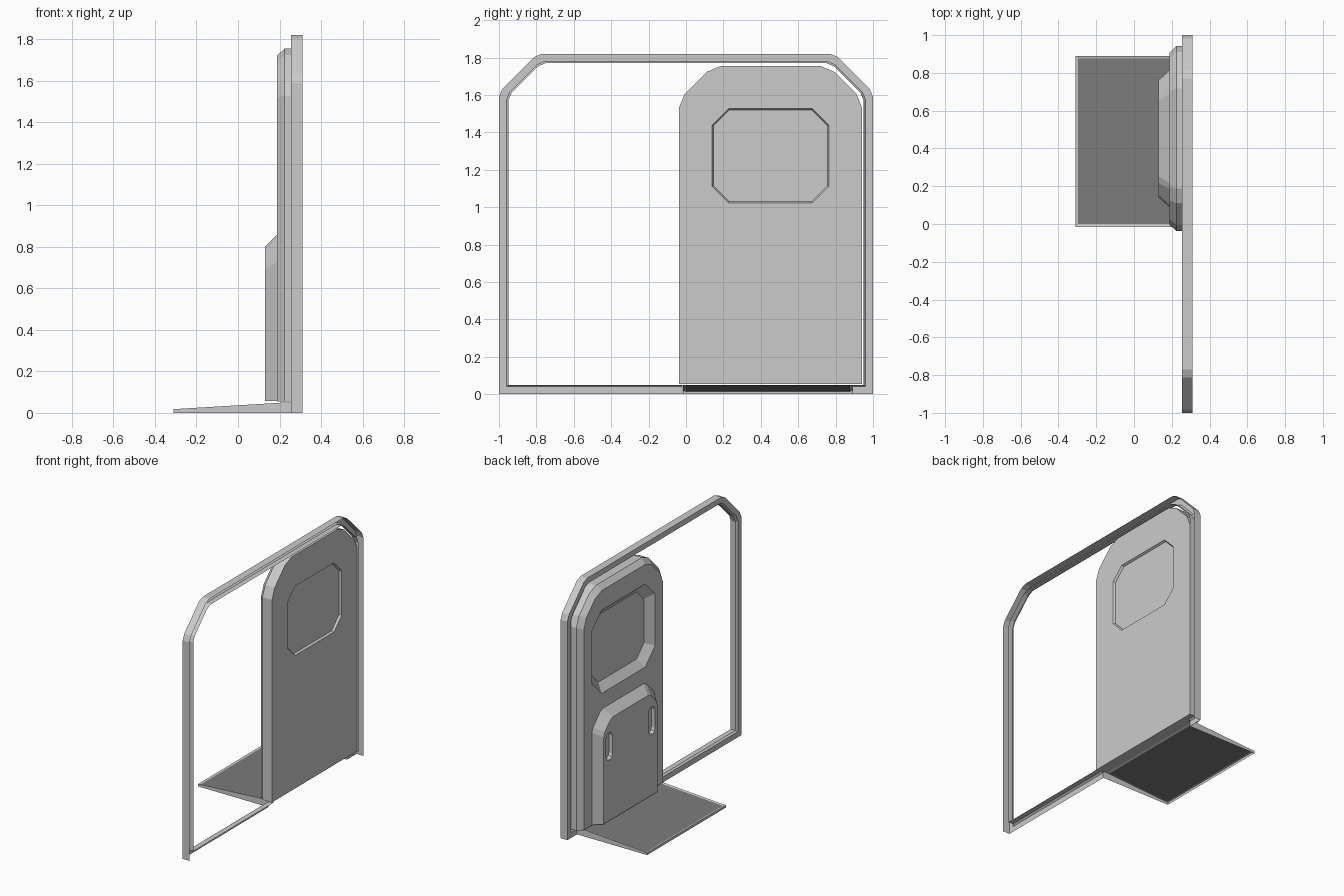
import bpy, bmesh, math

if "Cube" in bpy.data.objects:
    bpy.data.objects.remove(bpy.data.objects["Cube"])


def make_object(name, bm):
    mesh = bpy.data.meshes.new(name)
    bm.to_mesh(mesh)
    bm.free()
    obj = bpy.data.objects.new(name, mesh)
    bpy.context.collection.objects.link(obj)
    return obj


def loft(name, sections, capped=True, skip=()):
    """Bridge (x, [(y, z), ...]) loops; skip holds (section, side) faces to leave open."""
    bm = bmesh.new()
    loops = [[bm.verts.new((x, y, z)) for y, z in pts] for x, pts in sections]
    if capped:
        bm.faces.new(loops[0])
        bm.faces.new(loops[-1])
    for k, (a, b) in enumerate(zip(loops, loops[1:])):
        n = len(a)
        for i in range(n):
            if (k, i) not in skip:
                j = (i + 1) % n
                bm.faces.new((a[i], a[j], b[j], b[i]))
    bmesh.ops.recalc_face_normals(bm, faces=bm.faces[:])
    return make_object(name, bm)


def arch(cy, w, z0, z1, c, b):
    """Square-bottomed outline with softened chamfers at the top corners."""
    d = b * 0.7
    half = [(w, z0), (w, z1 - c - b), (w - d, z1 - c + d),
            (w - c + d, z1 - d), (w - c - b, z1)]
    return [(cy + y, z) for y, z in half] + [(cy - y, z) for y, z in reversed(half)]


def octagon(cy, cz, w, h, c):
    q = [(w, -h + c), (w, h - c), (w - c, h), (-w + c, h),
         (-w, h - c), (-w, -h + c), (-w + c, -h), (w - c, -h)]
    return [(cy + y, cz + z) for y, z in q]


def slot(cy, cz, r, h):
    pts = []
    for i in range(12):
        a = math.pi * i / 5 if i < 6 else math.pi * (i - 1) / 5
        pts.append((cy + r * math.cos(a), cz + r * math.sin(a) + (h if i < 6 else -h)))
    return pts


def cut(obj, cutter):
    mod = obj.modifiers.new("cut", 'BOOLEAN')
    mod.operation = 'DIFFERENCE'
    mod.solver = 'EXACT'
    mod.object = cutter
    bpy.context.view_layer.objects.active = obj
    bpy.ops.object.modifier_apply(modifier=mod.name)
    bpy.data.objects.remove(cutter)


# Door frame: sheet channel, open towards +x and along the floor
def frame_loop(t):
    return arch(0, 1 - t, t, 1.82 - t, 0.205 - 0.586 * t, 0.025)


outer, mid, inner = frame_loop(0), frame_loop(0.04), frame_loop(0.05)
frame = loft("door_frame", [(0.31, outer), (0.255, outer), (0.255, mid),
                            (0.268, inner), (0.305, inner)], capped=False, skip={(0, 9)})
# Ramp gap in the bottom rail: slice the rail and drop the middle
bm = bmesh.new()
bm.from_mesh(frame.data)
for y in (-0.02, 0.89):
    bmesh.ops.bisect_plane(bm, geom=bm.verts[:] + bm.edges[:] + bm.faces[:],
                           plane_co=(0, y, 0), plane_no=(0, 1, 0))
gap = [f for f in bm.faces if f.calc_center_median().z < 0.06
       and -0.02 < f.calc_center_median().y < 0.89]
bmesh.ops.delete(bm, geom=gap, context='FACES')
bm.to_mesh(frame.data)
bm.free()

# Sliding door slab with a bevelled inner edge
CY = 0.452
full = arch(CY, 0.49, 0.055, 1.755, 0.18, 0.045)
small = arch(CY, 0.455, 0.055, 1.72, 0.16, 0.045)
door = loft("sliding_door", [(0.188, small), (0.224, full), (0.30, full)])

# Window opening: sloped on the inner side, slightly recessed on the outer side
pane = octagon(CY, 1.275, 0.305, 0.245, 0.085)
cut(door, loft("window_cutter", [(0.178, octagon(CY, 1.275, 0.375, 0.315, 0.118)),
                                 (0.236, pane), (0.286, pane),
                                 (0.31, octagon(CY, 1.275, 0.317, 0.257, 0.09))]))
loft("window_pane", [(0.236, pane), (0.284, pane)])

# Raised lower panel with two grip slots
panel = loft("lower_panel", [(0.13, arch(CY, 0.31, 0.058, 0.80, 0.09, 0.02)),
                             (0.19, arch(CY, 0.365, 0.058, 0.86, 0.11, 0.02))])
for y in (CY - 0.245, CY + 0.245):
    cut(panel, loft("slot_cutter", [(0.1, slot(y, 0.6, 0.037, 0.065)),
                                    (0.16, slot(y, 0.6, 0.037, 0.065))]))

# Boarding ramp: open-bottomed shell with a rimmed, dark sloping tread
bm = bmesh.new()
profile = [(-0.31, 0.018), (0.225, 0.05), (0.258, 0.05)]
top, base = [], []
for y in (-0.015, 0.89):
    top.append([bm.verts.new((x, y, z)) for x, z in profile])
    base.append([bm.verts.new((x, y, 0)) for x, z in profile])
slope = bm.faces.new((top[0][0], top[0][1], top[1][1], top[1][0]))
bm.faces.new((top[0][1], top[0][2], top[1][2], top[1][1]))
bm.faces.new((base[0][0], top[0][0], top[1][0], base[1][0]))
for s in (0, 1):
    for i in (0, 1):
        bm.faces.new((base[s][i], base[s][i + 1], top[s][i + 1], top[s][i]))
bmesh.ops.recalc_face_normals(bm, faces=bm.faces[:])
if slope.normal.z < 0:
    bmesh.ops.reverse_faces(bm, faces=bm.faces[:])
bmesh.ops.inset_region(bm, faces=[slope], thickness=0.02, depth=-0.004)
slope.material_index = 1
ramp = make_object("boarding_ramp", bm)
for name, v in (("ramp_grey", 0.6), ("tread_dark", 0.2)):
    mat = bpy.data.materials.new(name)
    mat.diffuse_color = (v, v, v, 1)
    mat.use_nodes = True
    mat.node_tree.nodes["Principled BSDF"].inputs["Base Color"].default_value = mat.diffuse_color
    ramp.data.materials.append(mat)
